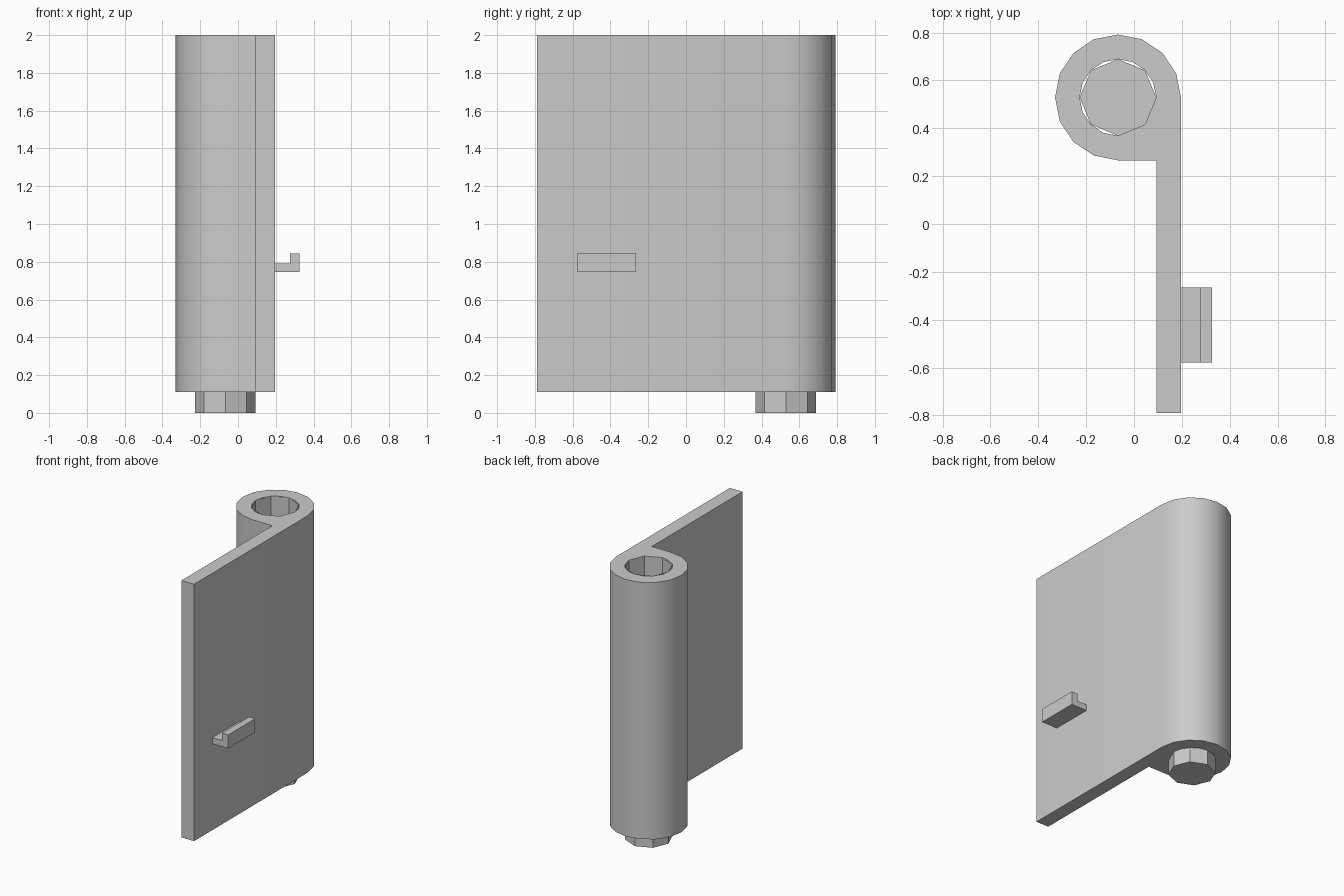
import bpy, bmesh
from math import cos, sin, radians, pi

cube = bpy.data.objects.get("Cube")
if cube:
    bpy.data.objects.remove(cube)

# Single grey metal
steel = bpy.data.materials.new("grey_steel")
steel.use_nodes = True
GREY = (0.6, 0.6, 0.6, 1)
steel.diffuse_color = GREY
steel.node_tree.nodes["Principled BSDF"].inputs["Base Color"].default_value = GREY

CX, CY = -0.067, 0.529          # barrel axis
R_OUT, R_HOLE = 0.263, 0.16
BASE, TOP = 0.11, 2.0


def arc(radius, degrees):
    return [(CX + radius * cos(radians(a)), CY + radius * sin(radians(a)))
            for a in degrees]


def finish(name, bm, smooth=False):
    bmesh.ops.recalc_face_normals(bm, faces=bm.faces)
    mesh = bpy.data.meshes.new(name)
    bm.to_mesh(mesh)
    bm.free()
    mesh.materials.append(steel)
    if smooth:
        mesh.polygons.foreach_set("use_smooth", [True] * len(mesh.polygons))
        mesh.set_sharp_from_angle(angle=radians(30))
    obj = bpy.data.objects.new(name, mesh)
    bpy.context.collection.objects.link(obj)
    return obj


def extrude_up(bm, faces, height):
    new = bmesh.ops.extrude_face_region(bm, geom=faces, use_keep_orig=True)["geom"]
    verts = [g for g in new if isinstance(g, bmesh.types.BMVert)]
    bmesh.ops.translate(bm, verts=verts, vec=(0, 0, height))


def add_loop(bm, points, z):
    verts = [bm.verts.new((x, y, z)) for x, y in points]
    return [bm.edges.new((a, b)) for a, b in zip(verts, verts[1:] + verts[:1])]


# Hinge leaf: flat plate rolled into a barrel with a bored hole
steps = [i * 22.5 for i in range(13)]
inner_x, outer_x, front_y = 0.093, CX + R_OUT, -0.79
outline = arc(R_OUT, steps) + [(inner_x, CY - R_OUT), (inner_x, front_y),
                               (outer_x, front_y)]
bm = bmesh.new()
edges = add_loop(bm, outline, BASE) + add_loop(bm, arc(R_HOLE, steps + [315]), BASE)
bmesh.ops.triangle_fill(bm, use_beauty=True, use_dissolve=False, edges=edges,
                        normal=(0, 0, 1))
extrude_up(bm, bm.faces[:], TOP - BASE)
finish("hinge_leaf", bm, smooth=True)

# Hollow octagonal pin, closed below and open at the top
bm = bmesh.new()
ring = [bm.verts.new((x, y, 0)) for x, y in arc(R_HOLE, range(0, 360, 45))]
upper = [bm.verts.new((v.co.x, v.co.y, TOP)) for v in ring]
bm.faces.new(ring)
for i in range(8):
    j = (i + 1) % 8
    bm.faces.new((ring[i], ring[j], upper[j], upper[i]))
finish("hinge_pin", bm)

# Small L-shaped catch on the plate
profile = [(outer_x, 0.745), (0.325, 0.745), (0.325, 0.845),
           (0.275, 0.845), (0.275, 0.79), (outer_x, 0.79)]
bm = bmesh.new()
back = [bm.verts.new((x, -0.265, z)) for x, z in profile]
front = [bm.verts.new((x, -0.578, z)) for x, z in profile]
bm.faces.new(back)
bm.faces.new(front)
for i in range(6):
    j = (i + 1) % 6
    bm.faces.new((back[i], back[j], front[j], front[i]))
finish("catch", bm)
